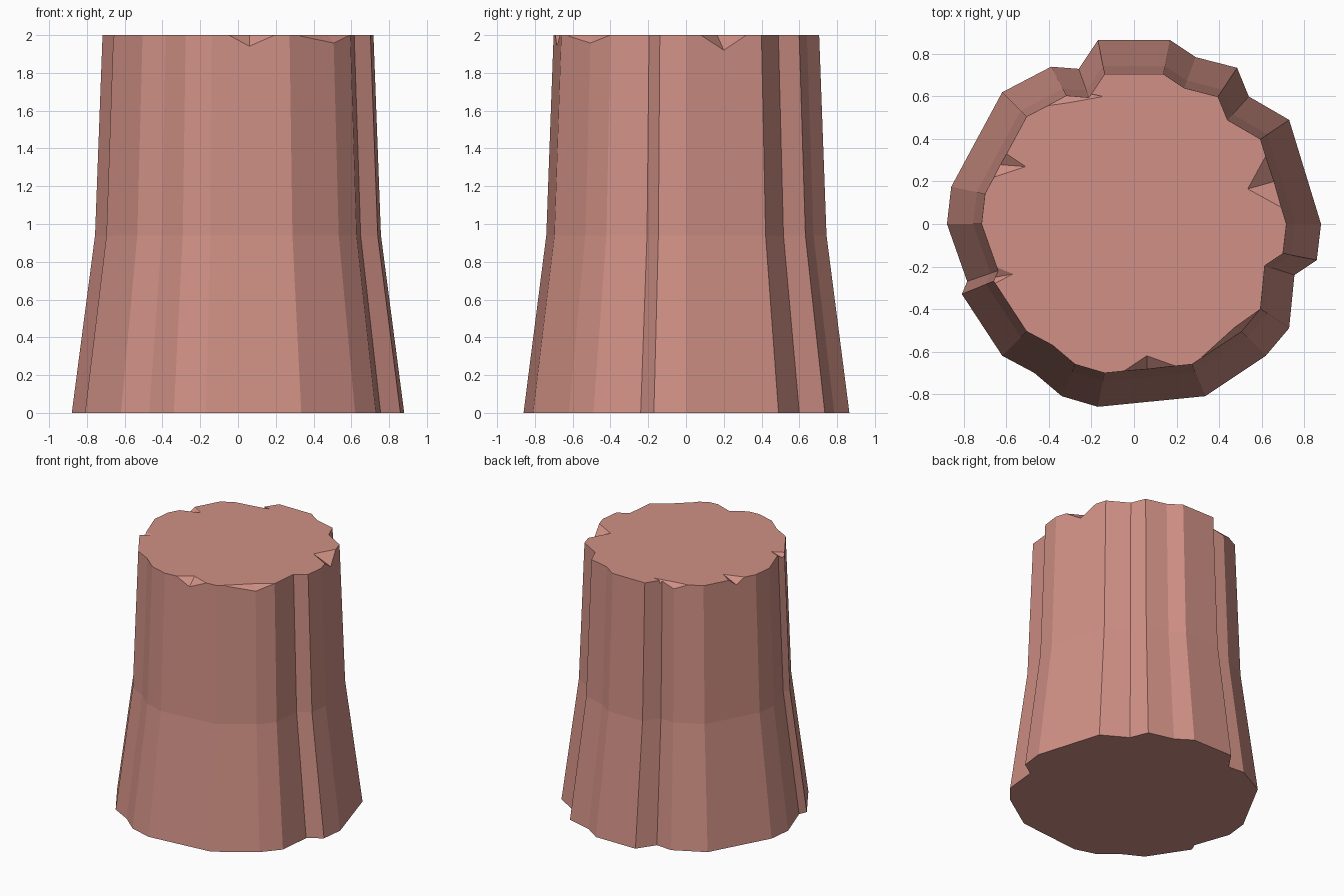
import bpy, bmesh
from mathutils import Vector

if "Cube" in bpy.data.objects:
    bpy.data.objects.remove(bpy.data.objects["Cube"])

# Irregular bark outline at the ground (counter-clockwise from +x)
OUTLINE = [(.88, 0), (.73, .49), (.54, .60), (.485, .735), (.29, .785), (.17, .865),
           (-.17, .865), (-.26, .73), (-.39, .74), (-.62, .62), (-.86, .175), (-.88, 0),
           (-.785, -.27), (-.81, -.33), (-.62, -.62), (-.47, -.70), (-.34, -.81),
           (-.17, -.86), (.335, -.81), (.62, -.62), (.73, -.49), (.755, -.24), (.86, -.17)]
RINGS = [(0, 1), (.94, .86), (2, .815)]      # height, outline scale

# Chips in the top rim: two rim points, inner tip, low point on the wall
CHIPS = [((-.06, -.70), (.20, -.67), (.06, -.62), (.06, -.69, 1.935)),
         ((.69, .08), (.62, .32), (.535, .165), (.66, .20, 1.92)),
         ((-.66, .22), (-.60, .33), (-.51, .27), (-.64, .28, 1.95)),
         ((-.63, -.21), (-.655, -.28), (-.57, -.235), (-.65, -.25, 1.97)),
         ((.595, -.40), (.37, -.58), (.475, -.485), (.52, -.51, 1.945)),
         ((-.42, .555), (-.20, .59), (-.31, .57), (-.30, .61, 1.96))]


def finish(bm, name):
    bmesh.ops.recalc_face_normals(bm, faces=bm.faces)
    mesh = bpy.data.meshes.new(name)
    bm.to_mesh(mesh)
    bm.free()
    obj = bpy.data.objects.new(name, mesh)
    bpy.context.collection.objects.link(obj)
    return obj


# Flared trunk lofted through the rings
bm = bmesh.new()
rings = [[bm.verts.new((x * s, y * s, z)) for x, y in OUTLINE] for z, s in RINGS]
n = len(OUTLINE)
for lo, hi in zip(rings, rings[1:]):
    for i in range(n):
        j = (i + 1) % n
        bm.faces.new((lo[i], lo[j], hi[j], hi[i]))
bm.faces.new(rings[0][::-1])
bm.faces.new(rings[-1])
trunk = finish(bm, "trunk")
mat = bpy.data.materials.new("bark")
mat.diffuse_color = (.63, .28, .235, 1)
mat.use_nodes = True
mat.node_tree.nodes["Principled BSDF"].inputs["Base Color"].default_value = mat.diffuse_color
trunk.data.materials.append(mat)

# Wedge cutters for the chips, widened past the wall and raised above the rim
for k, (a, b, tip, low) in enumerate(CHIPS):
    c = Vector((*tip, 2))
    a, b, d = (c + 1.5 * (Vector(p) - c) for p in ((*a, 2), (*b, 2), low))
    up = Vector((0, 0, .1))
    bm = bmesh.new()
    for p in (a, b, c, d, a + up, b + up, c + up, d + up * 2):
        bm.verts.new(p)
    hull = bmesh.ops.convex_hull(bm, input=bm.verts)
    unused = [v for v in bm.verts if not v.link_faces]
    bmesh.ops.delete(bm, geom=unused, context='VERTS')
    cutter = finish(bm, f"chip_cutter_{k}")
    cutter.data.materials.append(mat)
    cutter.hide_render = True
    cutter.hide_set(True)
    mod = trunk.modifiers.new("chip", 'BOOLEAN')
    mod.operation = 'DIFFERENCE'
    mod.solver = 'EXACT'
    mod.object = cutter
